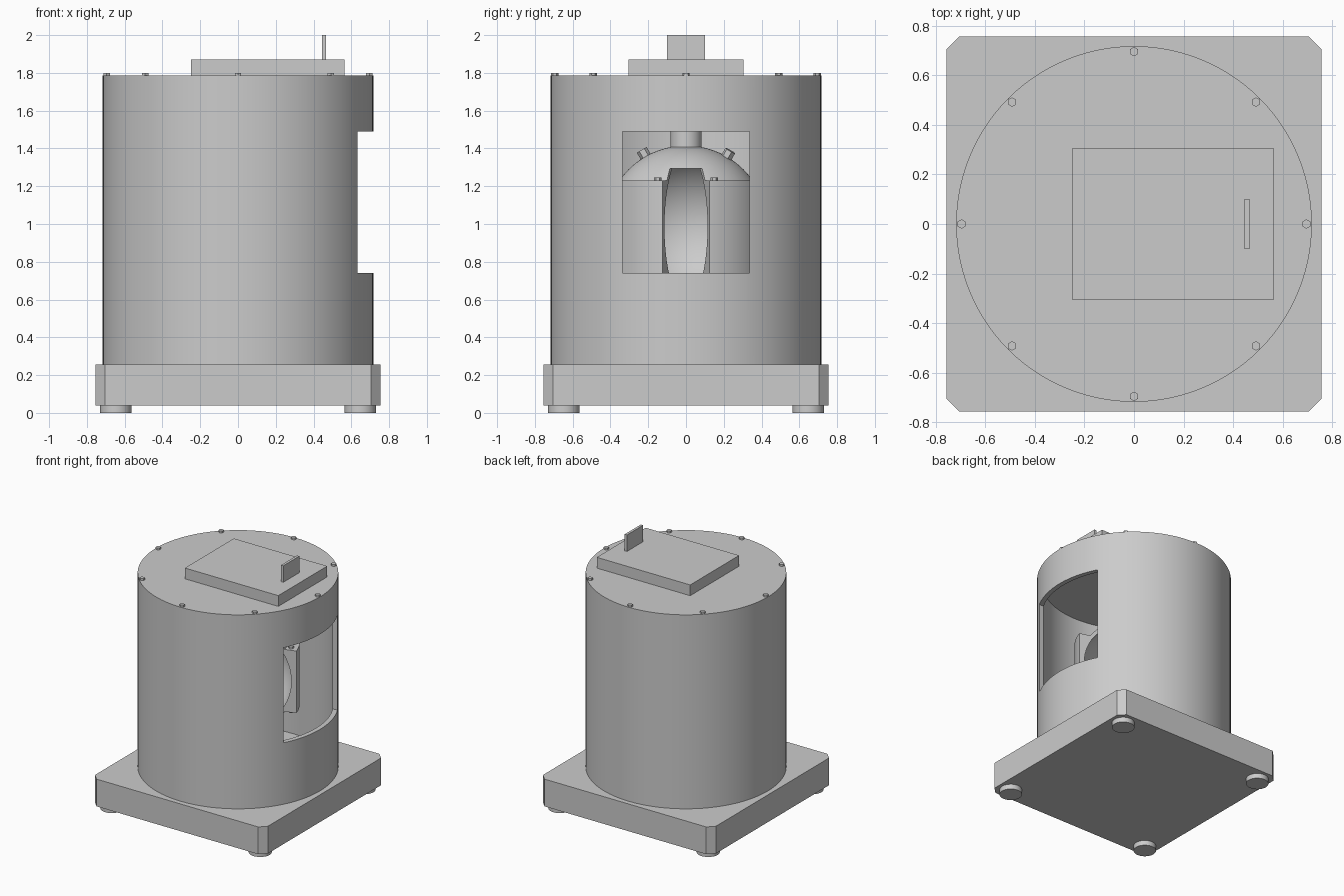
import bpy, bmesh, math
from mathutils import Vector, Matrix

if "Cube" in bpy.data.objects:
    bpy.data.objects.remove(bpy.data.objects["Cube"])

grey = bpy.data.materials.new("light_grey")
grey.diffuse_color = (0.6, 0.6, 0.6, 1)
grey.use_nodes = True
grey.node_tree.nodes["Principled BSDF"].inputs["Base Color"].default_value = grey.diffuse_color


def finish(name, bm, smooth=False):
    bmesh.ops.remove_doubles(bm, verts=bm.verts, dist=1e-5)
    bmesh.ops.recalc_face_normals(bm, faces=bm.faces)
    me = bpy.data.meshes.new(name)
    bm.to_mesh(me)
    bm.free()
    ob = bpy.data.objects.new(name, me)
    bpy.context.collection.objects.link(ob)
    me.materials.append(grey)
    if smooth:
        shade(ob)
    return ob


def shade(ob):
    bpy.ops.object.select_all(action='DESELECT')
    ob.select_set(True)
    bpy.context.view_layer.objects.active = ob
    bpy.ops.object.shade_smooth_by_angle(angle=math.radians(30))


def box(name, x0, x1, y0, y1, z0, z1):
    bm = bmesh.new()
    bmesh.ops.create_cube(bm, size=1)
    for v in bm.verts:
        v.co = ((x0 + x1) / 2 + v.co.x * (x1 - x0), (y0 + y1) / 2 + v.co.y * (y1 - y0),
                (z0 + z1) / 2 + v.co.z * (z1 - z0))
    return finish(name, bm)


def prism(name, pts, z0, z1):
    bm = bmesh.new()
    f = bm.faces.new([bm.verts.new((x, y, z0)) for x, y in pts])
    new = bmesh.ops.extrude_face_region(bm, geom=[f])["geom"]
    for v in new:
        if isinstance(v, bmesh.types.BMVert):
            v.co.z = z1
    return finish(name, bm)


def lathe(name, profile, closed=False, steps=96):
    bm = bmesh.new()
    vs = [bm.verts.new((r, 0, z)) for r, z in profile]
    es = [bm.edges.new(p) for p in zip(vs, vs[1:])]
    if closed:
        es.append(bm.edges.new((vs[-1], vs[0])))
    bmesh.ops.spin(bm, geom=vs + es, axis=(0, 0, 1), cent=(0, 0, 0),
                   angle=math.tau, steps=steps, use_duplicate=False)
    return finish(name, bm, True)


def rod(name, base, direction, r, h, sides):
    bm = bmesh.new()
    d = Vector(direction).normalized()
    m = (Matrix.Translation(Vector(base) + d * h / 2)
         @ d.to_track_quat('Z', 'Y').to_matrix().to_4x4())
    bmesh.ops.create_cone(bm, cap_ends=True, segments=sides, radius1=r, radius2=r,
                          depth=h, matrix=m)
    return finish(name, bm, sides > 8)


def cut(ob, cutter):
    mod = ob.modifiers.new("cut", 'BOOLEAN')
    mod.operation, mod.solver, mod.object = 'DIFFERENCE', 'EXACT', cutter
    dg = bpy.context.evaluated_depsgraph_get()
    me = bpy.data.meshes.new_from_object(ob.evaluated_get(dg))
    ob.modifiers.clear()
    ob.data = me
    bpy.data.objects.remove(cutter)
    shade(ob)


def arc(radius, a0, a1, n, cz):
    angs = [math.radians(a0 + (a1 - a0) * i / n) for i in range(n + 1)]
    return [(max(radius * math.cos(a), 0), cz + radius * math.sin(a)) for a in angs]


def bolt_ring(name, count, radius, offset, z, r, h, up=1):
    for i in range(count):
        a = math.tau * (i + offset) / count
        rod(f"{name}_{i}", (radius * math.cos(a), radius * math.sin(a), z), (0, 0, up), r, h, 6)


# base with chamfered corners and feet
b, c = 0.755, 0.705
prism("base", [(b, -c), (b, c), (c, b), (-c, b), (-b, c), (-b, -c), (-c, -b), (c, -b)], 0.04, 0.255)
for sx in (-1, 1):
    for sy in (-1, 1):
        rod("foot", (0.647 * sx, 0.647 * sy, 0), (0, 0, 1), 0.083, 0.041, 32)

# outer housing with window, and its lid
shell = lathe("housing", [(0.68, 0.255), (0.717, 0.255), (0.717, 1.755), (0.68, 1.755)], True)
cut(shell, box("window_cutter", 0.3, 1, -0.335, 0.335, 0.74, 1.49))
lathe("lid", [(0, 1.755), (0.717, 1.755), (0.717, 1.785), (0, 1.785)])
bolt_ring("lid_bolt", 8, 0.695, 0, 1.785, 0.019, 0.015)

# control box and upright panel on the lid
box("control_box", -0.25, 0.565, -0.305, 0.305, 1.785, 1.87)
box("upright_panel", 0.445, 0.465, -0.1, 0.1, 1.87, 2.0)

# inner round vessel: sphere with a straight belt, hollow, slotted toward the window
cz, R = 0.985, 0.43
belt = 0.245
t = math.degrees(math.asin(belt / R))
profile = (arc(R, -90, -t, 16, cz) + [(0.44, cz - belt), (0.44, cz + belt)]
           + arc(R, t, 90, 16, cz))
vessel = lathe("vessel", profile)
cut(vessel, lathe("cavity_cutter", arc(0.402, -90, 90, 32, cz)))
k = math.tan(math.radians(16.5))
cut(vessel, prism("slot_cutter", [(0.1, -0.1 * k), (0.7, -0.7 * k), (0.7, 0.7 * k), (0.1, 0.1 * k)],
                  0.67, 1.295))

# vessel bolts, studs and supporting necks
bolt_ring("belt_bolt_top", 8, 0.39, 0.5, cz + belt, 0.019, 0.015)
bolt_ring("belt_bolt_bottom", 8, 0.39, 0.5, cz - belt, 0.019, 0.015, -1)
for d in ((0, -0.5, 0.87), (0.12, 0.5, 0.86)):
    dv = Vector(d).normalized()
    rod("stud", Vector((0, 0, cz)) + dv * 0.415, dv, 0.03, 0.055, 6)
rod("upper_neck", (0, 0, 1.405), (0, 0, 1), 0.083, 0.355, 48)
rod("lower_neck", (0, 0, 0.25), (0, 0, 1), 0.083, 0.315, 48)
